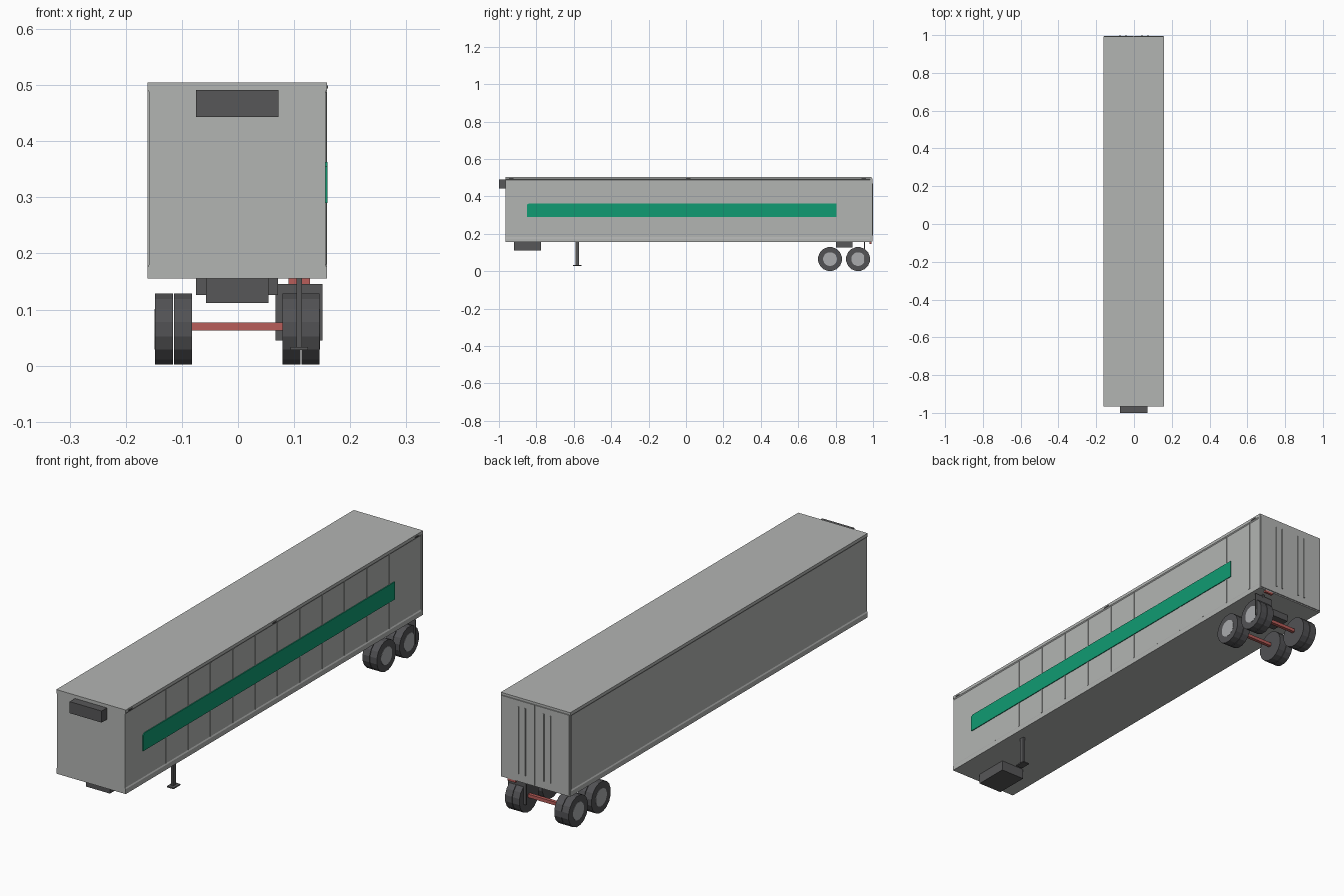
import bpy, bmesh, math
from mathutils import Matrix

cube = bpy.data.objects.get("Cube")
if cube:
    bpy.data.objects.remove(cube, do_unlink=True)


def material(name, r, g, b):
    m = bpy.data.materials.new(name)
    m.use_nodes = True
    m.diffuse_color = (r, g, b, 1)
    m.node_tree.nodes["Principled BSDF"].inputs["Base Color"].default_value = (r, g, b, 1)
    return m


grey = material("trailer grey", 0.45, 0.46, 0.45)
green = material("stripe green", 0.005, 0.33, 0.17)
dark = material("dark grey metal", 0.095, 0.095, 0.098)
rubber = material("tyre rubber", 0.085, 0.085, 0.09)
hub_grey = material("hub light grey", 0.40, 0.41, 0.42)
red = material("axle red", 0.48, 0.11, 0.10)


def finish(name, bm, *mats):
    bmesh.ops.recalc_face_normals(bm, faces=bm.faces)
    mesh = bpy.data.meshes.new(name)
    bm.to_mesh(mesh)
    bm.free()
    for m in mats:
        mesh.materials.append(m)
    ob = bpy.data.objects.new(name, mesh)
    bpy.context.collection.objects.link(ob)
    return ob


def box(name, mat, x0, x1, y0, y1, z0, z1):
    """Box between two corners."""
    bm = bmesh.new()
    place = Matrix.Translation(((x0 + x1) / 2, (y0 + y1) / 2, (z0 + z1) / 2))
    size = Matrix.Diagonal((x1 - x0, y1 - y0, z1 - z0, 1))
    bmesh.ops.create_cube(bm, size=1, matrix=place @ size)
    return finish(name, bm, mat)


def extrude(name, mat, profile, offset):
    """Solid from a flat outline pushed along an offset."""
    bm = bmesh.new()
    face = bm.faces.new([bm.verts.new(p) for p in profile])
    moved = bmesh.ops.extrude_face_region(bm, geom=[face])["geom"]
    bmesh.ops.translate(bm, vec=offset, verts=[v for v in moved if isinstance(v, bmesh.types.BMVert)])
    return finish(name, bm, mat)


def disc(name, mat, x, width, radius, y, z):
    """Sixteen-sided cylinder lying along x, flat side down."""
    bm = bmesh.new()
    turn = Matrix.Rotation(math.pi / 2, 4, "Y") @ Matrix.Rotation(math.pi / 16, 4, "Z")
    bmesh.ops.create_cone(bm, cap_ends=True, segments=16, radius1=radius, radius2=radius,
                          depth=width, matrix=Matrix.Translation((x, y, z)) @ turn)
    return finish(name, bm, mat)


# Body: one cross-section with projecting top and bottom rails
MID = -0.0015
FRONT, REAR = -0.965, 0.99
BASE, ROOF = 0.155, 0.505
half = [(0.16, BASE), (0.16, 0.175), (0.157, 0.18), (0.157, 0.488), (0.16, 0.492), (0.16, ROOF)]
section = [(MID + x, FRONT, z) for x, z in half]
section += [(MID - x, FRONT, z) for x, z in reversed(half)]
extrude("trailer_body", grey, section, (0, REAR - FRONT, 0))

# Rear frame, doors and lock rods
box("rear_frame", grey, MID - 0.16, MID + 0.16, 0.983, 0.992, BASE, ROOF)
for side, a, b in (("left", MID + 0.001, 0.155), ("right", -0.158, MID - 0.001)):
    box(side + "_rear_door", grey, a, b, 0.99, 0.996, 0.16, 0.495)
for i, x in enumerate((-0.073, -0.042, 0.043, 0.074)):
    box(f"door_lock_rod_{i + 1}", grey, x - 0.0025, x + 0.0025, 0.995, 1.0, 0.19, 0.47)

# Left wall: ribs, painted stripe with a clipped front corner, marker lamps
for i in range(12):
    y = -0.696 + 0.147 * i
    box(f"wall_rib_{i + 1}", grey, 0.154, 0.1575, y - 0.003, y + 0.003, 0.18, 0.488)
stripe = [(-0.85, 0.29), (0.805, 0.29), (0.805, 0.363), (-0.84, 0.363), (-0.85, 0.355)]
extrude("side_stripe", green, [(0.155, y, z) for y, z in stripe], (0.0042, 0, 0))
for i, y in enumerate((-0.935, 0.013, 0.95)):
    box(f"marker_lamp_{i + 1}", dark, 0.157, 0.160, y - 0.012, y + 0.012, 0.494, 0.499)

# Front cooling unit and under-floor box
box("cooling_unit", dark, -0.075, 0.072, -1.0, FRONT, 0.443, 0.491)
box("underfloor_box", dark, -0.057, 0.054, -0.92, -0.775, 0.112, BASE)

# Landing leg
box("landing_leg", dark, 0.104, 0.114, -0.59, -0.571, 0.032, BASE)
box("landing_foot", dark, 0.094, 0.125, -0.603, -0.558, 0.028, 0.033)

# Running gear
box("suspension_frame", dark, -0.075, 0.071, 0.802, 0.89, 0.126, BASE)
RADIUS, HEIGHT = 0.0645, 0.065
for n, y in (("front", 0.77), ("rear", 0.92)):
    box(n + "_axle", red, -0.082, 0.081, y - 0.007, y + 0.007, 0.063, 0.077)
    for s, label in ((1, "left"), (-1, "right")):
        for x, pos in ((0.0965, "inner"), (0.1305, "outer")):
            disc(f"{n}_{label}_{pos}_tyre", rubber, MID + s * x, 0.032, RADIUS, y, HEIGHT)
        disc(f"{n}_{label}_hub", hub_grey, MID + s * 0.146, 0.003, 0.037, y, HEIGHT)

# Mud flap with its hanger, and tail lamp
box("mud_flap", dark, 0.067, 0.151, 0.952, 0.956, 0.045, 0.146)
box("flap_hanger", dark, 0.104, 0.114, 0.951, 0.957, 0.14, BASE)
box("tail_lamp", red, 0.09, 0.128, 0.982, 0.992, 0.146, BASE)
